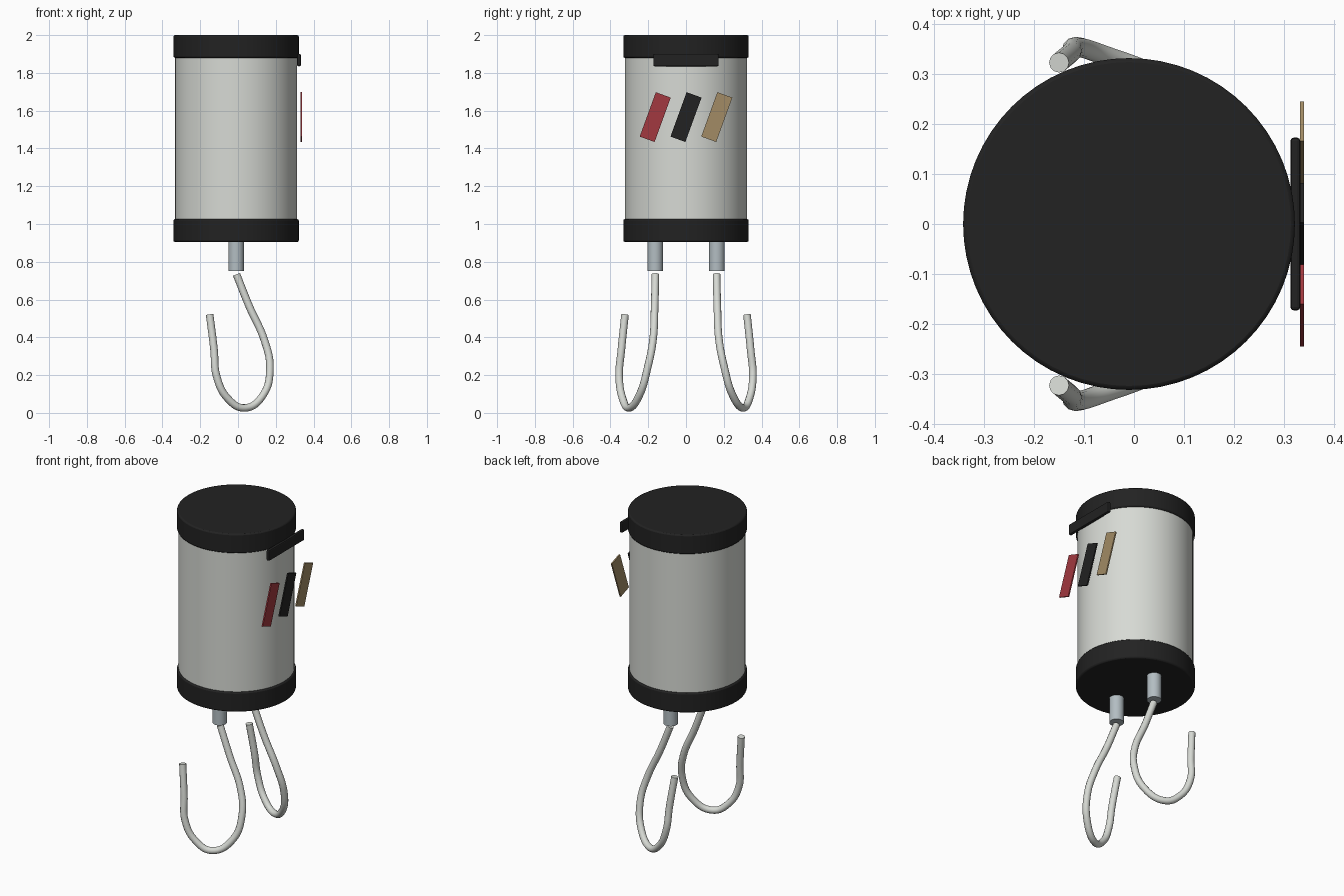
import bpy, math

if "Cube" in bpy.data.objects:
    bpy.data.objects.remove(bpy.data.objects["Cube"])

CX = -0.01  # axis of the housing


def material(name, rgb):
    m = bpy.data.materials.new(name)
    m.diffuse_color = (*rgb, 1)
    m.use_nodes = True
    m.node_tree.nodes["Principled BSDF"].inputs["Base Color"].default_value = m.diffuse_color
    return m


BLACK = material("black", (0.016, 0.016, 0.016))
SILVER = material("light grey", (0.68, 0.70, 0.66))
STEEL = material("blue grey", (0.45, 0.51, 0.54))
RED = material("red", (0.36, 0.04, 0.05))
TAN = material("tan", (0.36, 0.26, 0.13))


def finish(ob, name, mat, bevel=0):
    ob.name = name
    ob.data.materials.append(mat)
    if bevel:
        b = ob.modifiers.new("bevel", 'BEVEL')
        b.width, b.segments = bevel, 2
        b.limit_method = 'ANGLE'
    return ob


def cylinder(name, mat, r, z0, z1, y=0, sides=48, bevel=0):
    bpy.ops.mesh.primitive_cylinder_add(vertices=sides, radius=r, depth=z1 - z0,
                                        location=(CX, y, (z0 + z1) / 2))
    bpy.ops.object.shade_smooth_by_angle(angle=math.radians(35))
    return finish(bpy.context.object, name, mat, bevel)


def box(name, mat, loc, size, tilt=0, bevel=0):
    bpy.ops.mesh.primitive_cube_add(size=1, location=loc, rotation=(tilt, 0, 0))
    ob = bpy.context.object
    ob.scale = size
    bpy.ops.object.transform_apply(location=False, rotation=False, scale=True)
    return finish(ob, name, mat, bevel)


# Housing: body and two end caps
cylinder("body", SILVER, 0.323, 1.0, 1.9, sides=64)
cylinder("top_cap", BLACK, 0.332, 1.88, 2.0, sides=64, bevel=0.008)
cylinder("bottom_cap", BLACK, 0.332, 0.905, 1.026, sides=64, bevel=0.008)

# Bar and three slanted stripes on the right side
box("bar", BLACK, (0.323, 0, 1.868), (0.02, 0.346, 0.066), bevel=0.007)
for name, mat, y in (("red_stripe", RED, -0.163), ("black_stripe", BLACK, 0),
                     ("tan_stripe", TAN, 0.163)):
    box(name, mat, (0.336, y, 1.566), (0.008, 0.084, 0.25), tilt=math.radians(-20))

# Sleeves and bent wire hooks, mirrored front to back
PATH = [(-.008, .162, .733), (.06, .166, .563), (.14, .175, .384), (.169, .203, .24),
        (.135, .245, .098), (.034, .302, .026), (-.055, .336, .077),
        (-.113, .354, .193), (-.127, .342, .336), (-.15, .323, .52)]

for side, s in (("front", -1), ("back", 1)):
    cylinder(side + "_sleeve", STEEL, 0.041, 0.75, 0.92, y=s * 0.163, sides=24)
    cu = bpy.data.curves.new(side + "_hook", 'CURVE')
    cu.dimensions = '3D'
    cu.bevel_depth, cu.bevel_resolution = 0.02, 4
    cu.resolution_u = 8
    cu.use_fill_caps = True
    sp = cu.splines.new('BEZIER')
    sp.bezier_points.add(len(PATH) - 1)
    for p, (x, y, z) in zip(sp.bezier_points, PATH):
        p.co = (x, s * y, z)
        p.handle_left_type = p.handle_right_type = 'AUTO'
    ob = bpy.data.objects.new(side + "_hook", cu)
    bpy.context.collection.objects.link(ob)
    finish(ob, side + "_hook", SILVER)
    bpy.ops.object.select_all(action='DESELECT')
    ob.select_set(True)
    bpy.context.view_layer.objects.active = ob
    bpy.ops.object.convert(target='MESH')
    bpy.ops.object.shade_smooth_by_angle(angle=math.radians(40))
